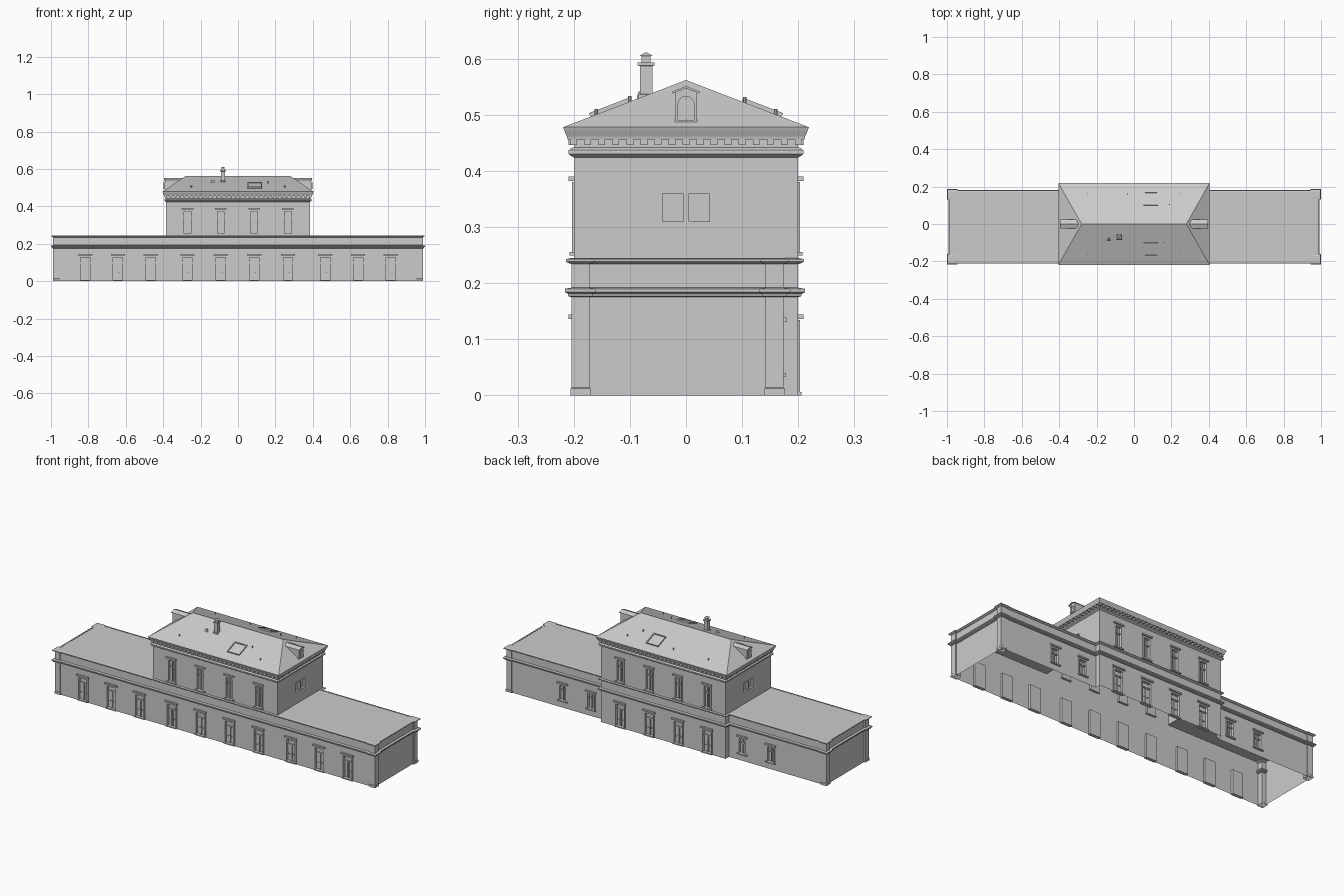
import bpy, bmesh, math
from mathutils import Vector, Matrix

cube = bpy.data.objects.get("Cube")
if cube:
    bpy.data.objects.remove(cube, do_unlink=True)

grey = bpy.data.materials.new("stone_grey")
grey.use_nodes = True
grey.diffuse_color = (0.6, 0.6, 0.6, 1)
grey.node_tree.nodes["Principled BSDF"].inputs["Base Color"].default_value = (0.6, 0.6, 0.6, 1)


def finish(bm, name):
    mesh = bpy.data.meshes.new(name)
    bm.to_mesh(mesh)
    bm.free()
    mesh.materials.append(grey)
    ob = bpy.data.objects.new(name, mesh)
    bpy.context.collection.objects.link(ob)
    return ob


def quad(bm, *pts):
    bm.faces.new([bm.verts.new(p) for p in pts])


def rect(x0, x1, y0, y1):
    return [(x0, y0), (x1, y0), (x1, y1), (x0, y1)]


class Side:
    """Local frame of one wall: t along, o outward, z up."""
    def __init__(self, p, q):
        self.p, d = Vector(p), Vector(q) - Vector(p)
        self.length = d.length
        self.d = d.normalized()
        self.n = Vector((self.d.y, -self.d.x))

    def at(self, t, o, z):
        v = self.p + self.d * t + self.n * o
        return (v.x, v.y, z)

    def along(self, c):
        return (c - self.p.x) * self.d.x if abs(self.d.x) > 0.5 else (c - self.p.y) * self.d.y

    def box(self, bm, t0, t1, o0, o1, z0, z1):
        low = [self.at(t, o, z0) for t, o in rect(t0, t1, o1, o0)]
        v = [bm.verts.new((x, y, z)) for z in (z0, z1) for x, y, _ in low]
        for f in ((3, 2, 1, 0), (4, 5, 6, 7), (0, 1, 5, 4), (1, 2, 6, 5), (2, 3, 7, 6), (3, 0, 4, 7)):
            bm.faces.new([v[i] for i in f])


def sides(outline):
    return [Side(p, q) for p, q in zip(outline, outline[1:] + outline[:1])]


def sweep(bm, outline, profile):
    """Run an (offset, z) profile round a right-angled outline with mitred corners."""
    s = sides(outline)
    rings = []
    for off, z in profile:
        ring = []
        for i, p in enumerate(outline):
            v = Vector(p) + (s[i - 1].n + s[i].n) * off
            ring.append(bm.verts.new((v.x, v.y, z)))
        rings.append(ring)
    for a, b in zip(rings, rings[1:]):
        for i in range(len(a)):
            j = (i + 1) % len(a)
            bm.faces.new((a[i], a[j], b[j], b[i]))


DEPTH = 0.012


def wall(bm, s, z0, z1, openings):
    """Wall with recessed openings given as (centre, width, bottom, top)."""
    def panel(t0, t1, a, b, o=0):
        if b - a > 1e-5:
            quad(bm, s.at(t0, o, a), s.at(t1, o, a), s.at(t1, o, b), s.at(t0, o, b))
    t = 0
    for c, w, a, b in sorted((s.along(c), w, a, b) for c, w, a, b in openings):
        l, r, k = c - w / 2, c + w / 2, -DEPTH
        panel(t, l, z0, z1)
        panel(l, r, z0, a)
        panel(l, r, b, z1)
        panel(l, r, a, b, k)
        for (u0, v0), (u1, v1) in zip([(l, a), (r, a), (r, b), (l, b)], [(r, a), (r, b), (l, b), (l, a)]):
            quad(bm, s.at(u0, 0, v0), s.at(u1, 0, v1), s.at(u1, k, v1), s.at(u0, k, v0))
        t = r
    panel(t, s.length, z0, z1)


def trim(bm, s, opening, door):
    """Casing, lintel, sash bars and either door leaves or a sill."""
    c, w, a, b = opening
    c, h = s.along(c), w / 2
    for k in (-1, 1):
        e = c + k * h
        s.box(bm, e - 0.004, e + 0.004, -DEPTH, 0.003, a, b)
        if door:
            m = c + k * h / 2
            s.box(bm, m - 0.009, m + 0.009, -DEPTH, -0.009, 0.01, 0.042)
            s.box(bm, m - 0.009, m + 0.009, -DEPTH, -0.009, 0.05, 0.094)
    s.box(bm, c - h - 0.004, c + h + 0.004, -DEPTH, 0.003, b - 0.004, b + 0.004)
    s.box(bm, c - h - 0.009, c + h + 0.009, 0, 0.009, b + 0.006, b + 0.014)
    bar = b - (0.032 if door else (b - a) * 0.32)
    s.box(bm, c - h, c + h, -DEPTH, -0.004, bar - 0.003, bar + 0.003)
    s.box(bm, c - 0.0025, c + 0.0025, -DEPTH, -0.005, a, bar if door else b)
    if door:
        s.box(bm, c + 0.004, c + 0.008, -DEPTH, -0.003, 0.045, 0.049)
        s.box(bm, c - h - 0.004, c + h + 0.004, -DEPTH, 0.006, 0, 0.006)
    else:
        s.box(bm, c - h - 0.008, c + h + 0.008, -DEPTH, 0.008, a - 0.007, a)


# Footprint: long front, back wings set in behind the central block
W, C, F, B, K = 0.98, 0.385, -0.2, 0.17, 0.2
ground = [(-W, F), (W, F), (W, B), (C, B), (C, K), (-C, K), (-C, B), (-W, B)]
upper = rect(-C, C, F, K)
bays = [-0.27, -0.092, 0.087, 0.267]
outer = [0.467, 0.642, 0.817]


def door(c):
    return (c, 0.058, 0, 0.13)


front_doors = [door(c) for c in [-x for x in outer] + bays + outer]
back_doors = [door(c) for c in bays]
wing_windows = [(x, 0.046, 0.04, 0.125) for x in outer[:2]]
openings = {0: front_doors, 2: wing_windows, 4: back_doors,
            6: [(-x, w, a, b) for x, w, a, b in wing_windows]}

walls, trims = bmesh.new(), bmesh.new()
for i, s in enumerate(sides(ground)):
    wall(walls, s, 0, 0.24, openings.get(i, []))
    for o in openings.get(i, []):
        trim(trims, s, o, i in (0, 4))
finish(walls, "ground_floor_walls")
finish(trims, "ground_floor_doors_and_windows")

walls, trims = bmesh.new(), bmesh.new()
tall = [(x, 0.044, 0.256, 0.376) for x in bays]
small = [(y, 0.037, 0.31, 0.36) for y in (-0.0235, 0.0235)]
for i, s in enumerate(sides(upper)):
    wall(walls, s, 0.24, 0.46, small if i % 2 else tall)
    if i % 2 == 0:
        for o in tall:
            trim(trims, s, o, False)
finish(walls, "upper_floor_walls")
finish(trims, "upper_floor_windows")

# String courses round the ground floor
lower_band = [(0, 0.175), (0.006, 0.177), (0.006, 0.181), (0.012, 0.184), (0.012, 0.19), (0, 0.192)]
top_band = [(0, 0.234), (0.006, 0.236), (0.01, 0.239), (0.01, 0.243), (0, 0.245)]
bm = bmesh.new()
sweep(bm, ground, lower_band)
sweep(bm, ground, top_band)
finish(bm, "ground_floor_cornices")

# Corner pilasters with their own mouldings
bm = bmesh.new()
column = [(0.002, 0), (0.002, 0.012), (0, 0.014)] + lower_band + top_band
for k in (-1, 1):
    for y in (F - 0.004, B - 0.028):
        xs = sorted((k * 0.955, k * 0.988))
        r = rect(xs[0], xs[1], y, y + 0.032)
        sweep(bm, r, column)
        quad(bm, *[(px, py, 0.245) for px, py in r])
finish(bm, "corner_pilasters")

# Flat wing roofs
bm = bmesh.new()
for x0, x1 in ((-W, -C), (C, W)):
    quad(bm, *[(x, y, 0.244) for x, y in rect(x0, x1, F, B)])
finish(bm, "wing_roofs")

# Upper cornice, dentils and flared eaves
bm = bmesh.new()
sweep(bm, upper, [(0, 0.424), (0.005, 0.427), (0.009, 0.43), (0.009, 0.437), (0.004, 0.441), (0, 0.442)])
sweep(bm, upper, [(0, 0.456), (0.011, 0.456), (0.012, 0.461), (0.017, 0.472), (0.019, 0.478)])
finish(bm, "eaves_cornice")
bm = bmesh.new()
for s in sides(upper):
    n = round(s.length / 0.025)
    for i in range(n + 1):
        t = s.length * i / n
        s.box(bm, t - 0.006, t + 0.006, 0, 0.009, 0.446, 0.456)
finish(bm, "dentils")

# Hipped roof
EX, EY, EZ, RX, RZ = C + 0.019, K + 0.019, 0.478, 0.28, 0.562
bm = bmesh.new()
e = [bm.verts.new((x, y, EZ)) for x, y in rect(-EX, EX, -EY, EY)]
r = [bm.verts.new((x, 0, RZ)) for x in (-RX, RX)]
for f in ((e[0], e[1], r[1], r[0]), (e[1], e[2], r[1]), (e[2], e[3], r[0], r[1]), (e[3], e[0], r[0])):
    bm.faces.new(f)
finish(bm, "hipped_roof")


def roof_z(y):
    return RZ - (RZ - EZ) * abs(y) / EY


def prism(bm, pts, x0, x1):
    """Extrude a (y, z) outline along x."""
    a, b = ([bm.verts.new((x, y, z)) for y, z in pts] for x in (x0, x1))
    bm.faces.new(a)
    bm.faces.new(b)
    for i in range(len(pts)):
        j = (i + 1) % len(pts)
        bm.faces.new((a[i], a[j], b[j], b[i]))


# Gabled end dormers with arched windows
def arch(w, z0, z1):
    return [(-w, z0), (w, z0)] + [(w * math.cos(i * math.pi / 8), z1 + w * math.sin(i * math.pi / 8)) for i in range(9)]


bm = bmesh.new()
for k in (-1, 1):
    prism(bm, [(-0.02, 0.482), (0.02, 0.482), (0.02, 0.54), (0, 0.548), (-0.02, 0.54)], k * 0.29, k * 0.39)
    for m in (-1, 1):
        prism(bm, [(0, 0.547), (m * 0.024, 0.538), (m * 0.024, 0.542), (0, 0.551)], k * 0.29, k * 0.396)
    prism(bm, arch(0.0155, 0.49, 0.518), k * 0.388, k * 0.393)
    prism(bm, arch(0.012, 0.493, 0.518), k * 0.39, k * 0.395)
    prism(bm, rect(-0.001, 0.001, 0.493, 0.53), k * 0.39, k * 0.397)
bmesh.ops.recalc_face_normals(bm, faces=bm.faces)
finish(bm, "end_dormers")

# Skylights: framed panes lying on each slope
bm = bmesh.new()
for k in (-1, 1):
    pitch = math.atan2(RZ - EZ, EY)
    place = Matrix.Translation((0.09, k * 0.135, roof_z(0.135))) @ Matrix.Rotation(-k * pitch, 4, 'X')
    first = len(bm.verts)
    s = Side((-0.038, 0), (0.038, 0))
    for t0, t1, a, b in ((0, 0.076, -0.038, -0.032), (0, 0.076, 0.032, 0.038),
                         (0, 0.006, -0.032, 0.032), (0.07, 0.076, -0.032, 0.032)):
        s.box(bm, t0, t1, a, b, -0.002, 0.007)
    s.box(bm, 0.006, 0.07, -0.032, 0.032, 0, 0.003)
    bmesh.ops.transform(bm, matrix=place, verts=list(bm.verts)[first:])
finish(bm, "skylights")

# Chimney with cap and hooded pot
bm = bmesh.new()
stack = rect(-0.091, -0.069, -0.082, -0.06)
sweep(bm, stack, [(0.003, 0.52), (0.003, 0.536), (0, 0.537), (0, 0.587), (0.004, 0.588), (0.004, 0.593), (-0.011, 0.593)])
sweep(bm, stack, [(-0.003, 0.593), (-0.003, 0.605), (0.001, 0.605), (-0.011, 0.612)])
finish(bm, "chimney")

# Small roof vents
bm = bmesh.new()
for x, y in ((-0.25, -0.16), (-0.25, 0.16), (0.25, 0.16), (-0.035, 0.16), (0.19, 0.105), (0.16, -0.1), (0.25, -0.16)):
    bmesh.ops.create_cone(bm, cap_ends=True, segments=8, radius1=0.003, radius2=0.003, depth=0.014,
                          matrix=Matrix.Translation((x, y, roof_z(y) + 0.003)))
bmesh.ops.create_cone(bm, cap_ends=True, segments=3, radius1=0.012, radius2=0.006, depth=0.014,
                      matrix=Matrix.Translation((-0.135, -0.082, roof_z(0.082) + 0.004)))
finish(bm, "roof_vents")
